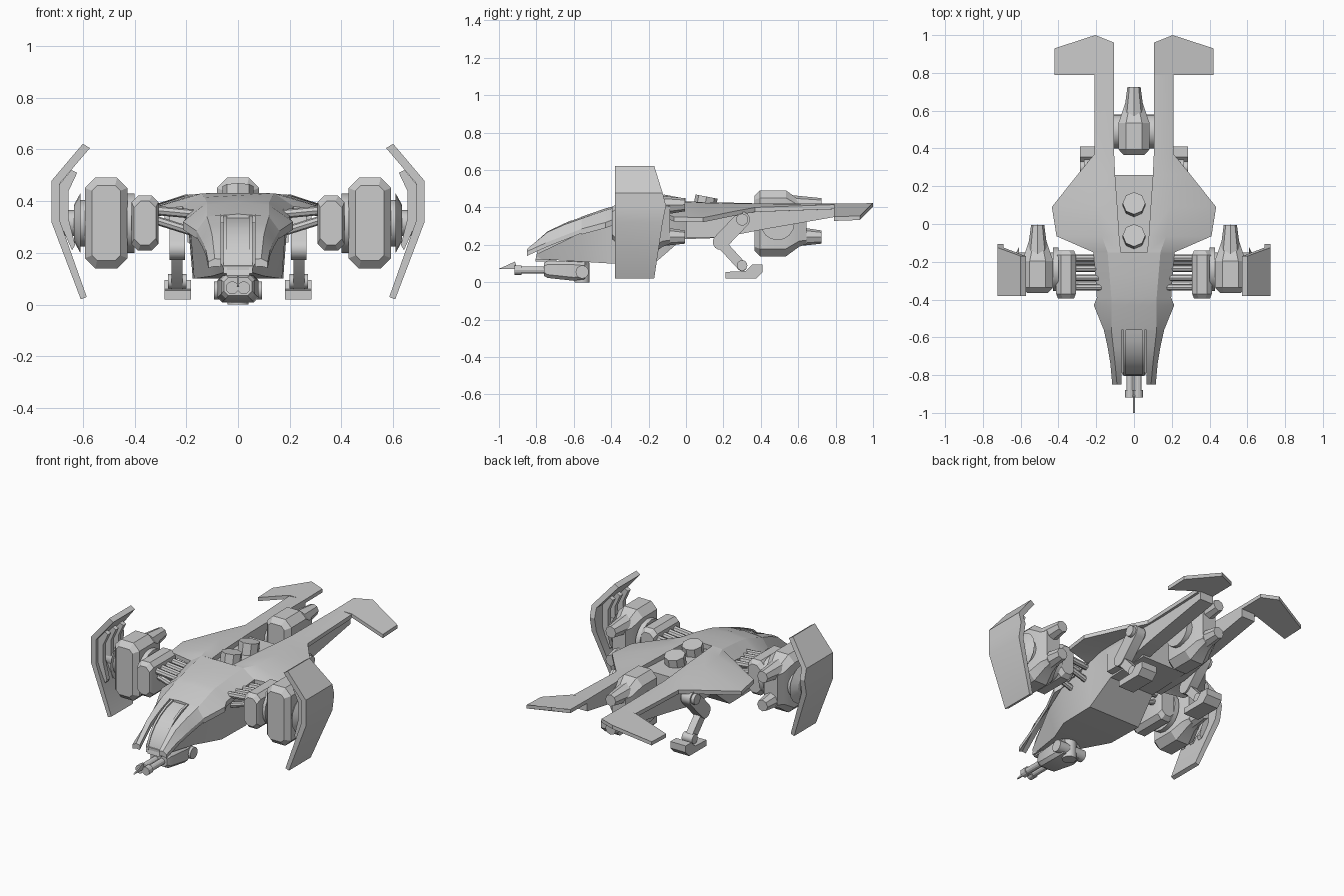
import bpy, bmesh, math
from mathutils import Vector

if "Cube" in bpy.data.objects:
    bpy.data.objects.remove(bpy.data.objects["Cube"])


def finish(name, bm, mirror=False):
    bmesh.ops.recalc_face_normals(bm, faces=bm.faces)
    me = bpy.data.meshes.new(name)
    bm.to_mesh(me)
    bm.free()
    ob = bpy.data.objects.new(name, me)
    bpy.context.collection.objects.link(ob)
    if mirror:
        ob.modifiers.new("mirror", "MIRROR").use_mirror_merge = False
    return ob


def loft(name, rings, mirror=False):
    """Skin a list of equal-length rings and cap both ends."""
    bm = bmesh.new()
    vs = [[bm.verts.new(p) for p in r] for r in rings]
    n = len(rings[0])
    for a, b in zip(vs, vs[1:]):
        for i in range(n):
            j = (i + 1) % n
            bm.faces.new((a[i], a[j], b[j], b[i]))
    bm.faces.new(vs[0])
    bm.faces.new(vs[-1])
    return finish(name, bm, mirror)


def rod(name, a, b, r1, r2=None, sides=16, mirror=False):
    """Cylinder or cone between two points."""
    a, b = Vector(a), Vector(b)
    d = b - a
    q = Vector((0, 0, 1)).rotation_difference(d)
    bm = bmesh.new()
    bmesh.ops.create_cone(bm, cap_ends=True, segments=sides, radius1=r1,
                          radius2=r1 if r2 is None else r2, depth=d.length)
    for v in bm.verts:
        v.co = q @ v.co + (a + b) / 2
    return finish(name, bm, mirror)


def octagon(cx, y, cz, hx, hz, c):
    pts = [(hx - c, hz), (hx, hz - c), (hx, c - hz), (hx - c, -hz),
           (c - hx, -hz), (-hx, c - hz), (-hx, hz - c), (c - hx, hz)]
    return [(cx + x, y, cz + z) for x, z in pts]


def side_plate(name, pts, x0, x1, mirror=False):
    """Extrude a (y, z) outline across x."""
    return loft(name, [[(x, y, z) for y, z in pts] for x in (x0, x1)], mirror)


def shell_half(row, t=0.03):
    y, xi, zi, xm, zm, xo, zo = row
    return [(xi, y, zi), (xm, y, zm), (xo, y, zo),
            (xo, y, zo - t * .8), (xm, y, zm - t), (xi, y, zi - t)]


def shell_full(row, t=0.03):
    y, xm, zc, zm, xo, zo = row
    top = [(-xo, y, zo), (-xm, y, zm), (0, y, zc), (xm, y, zm), (xo, y, zo)]
    return top + [(x, y, z - t) for x, y, z in reversed(top)]


# Upper shell: nose prongs, forward deck, then wings running into tail arms
loft("nose_prongs", [shell_half(r) for r in (
    (-.85, .065, .175, .09, .178, .115, .165),
    (-.74, .065, .272, .10, .268, .125, .215),
    (-.65, .065, .315, .11, .308, .14, .25),
    (-.56, .065, .348, .12, .34, .16, .285))], True)
loft("forward_deck", [shell_full(r) for r in (
    (-.56, .12, .35, .34, .16, .285),
    (-.43, .12, .395, .385, .213, .32),
    (-.39, .12, .405, .395, .197, .335),
    (-.27, .13, .422, .415, .205, .36),
    (-.15, .14, .432, .43, .215, .38))])
loft("wing_shell", [shell_half(r) for r in (
    (-.15, .07, .432, .14, .43, .215, .38),
    (-.065, .078, .432, .17, .425, .41, .35),
    (.09, .088, .43, .19, .425, .435, .345),
    (.26, .10, .425, .17, .42, .30, .38),
    (.37, .105, .422, .15, .42, .21, .40),
    (.79, .105, .42, .15, .42, .21, .415))], True)

# Drooping tail fins
fin = [(.105, .79, .42), (.21, .79, .42), (.42, .79, .35), (.42, .93, .355),
       (.205, 1.0, .425), (.105, .96, .422)]
loft("tail_fin", [fin, [(x, y, z - .022) for x, y, z in fin]], True)
side_plate("tail_arm_beam", [(.0, .40), (.8, .40), (.8, .35), (.4, .28),
                             (.2, .24), (.0, .24)], .105, .195, True)

# Belly body
loft("belly", [[(-a, y, za), (a, y, za), (b, y, zb), (-b, y, zb)]
               for y, a, za, b, zb in (
    (-.80, .06, .15, .05, .125), (-.56, .145, .265, .10, .11),
    (-.40, .185, .315, .17, .10), (-.17, .195, .37, .175, .10),
    (-.02, .20, .39, .15, .23), (.26, .20, .39, .15, .24))])

# Canopy with raised rails, and the top recess with two vents
canopy = [(-.55, .345), (-.62, .328), (-.68, .30), (-.73, .262), (-.77, .215),
          (-.795, .165), (-.805, .12), (-.70, .12), (-.55, .2)]
side_plate("canopy", [(y, z - .008) for y, z in canopy], -.045, .045)
side_plate("canopy_rail", canopy, .043, .056, True)
loft("recess_floor", [[(-a, y, .40), (a, y, .40), (a, y, .36), (-a, y, .36)]
                      for y, a in ((-.15, .08), (.26, .105))])
for y in (-.065, .105):
    rod("top_vent", (0, y - .01, .38), (0, y + .005, .458), .06, sides=8)


# Engine pods: two outboard, one between the tail arms
def engine(name, cx, y, mirror):
    z = .315
    loft(name + "_pod", [octagon(cx, y, z, .055, .145, .02),
                         octagon(cx, y + .03, z, .082, .176, .04),
                         octagon(cx, y + .17, z, .082, .176, .04),
                         octagon(cx, y + .24, z, .058, .125, .03),
                         octagon(cx, y + .28, z, .045, .11, .02)], mirror)
    for dz in (-.07, .095):
        rod(name + "_nozzle", (cx, y + .2, z + dz), (cx, y + .36, z + dz * 1.05),
            .056, .035, 8, mirror)
    rod(name + "_hub", (cx - .105, y + .125, z), (cx + .105, y + .125, z),
        .09, mirror=mirror)


engine("outboard_engine", .51, -.365, True)
engine("tail_engine", 0, .365, False)
rod("fin_hub", (.61, -.24, .315), (.635, -.24, .315), .115, .07, mirror=True)
rod("fin_axle", (.6, -.24, .315), (.70, -.24, .315), .05, mirror=True)
rod("inner_hub", (.40, -.24, .315), (.43, -.24, .315), .115, mirror=True)

# Pylon block and struts joining hull to outboard engines
loft("pylon_block", [octagon(.36, y, .315, hx, hz, .025) for y, hx, hz in (
    (-.395, .042, .085), (-.37, .052, .106), (-.165, .052, .106),
    (-.14, .042, .085))], True)
for y in (-.335, -.285, -.235, -.18):
    rod("pylon_strut", (.17, y, .35), (.33, y, .365), .018, sides=8, mirror=True)
for y in (-.32, -.2):
    rod("brace_strut", (.17, y, .28), (.33, y, .33), .017, sides=8, mirror=True)

# Bent outer shield plates with inner slats
loft("outer_shield", [[(xo, -.38, z), (xo, yb, z), (xi, yb, zi), (xi, -.38, zi)]
                      for xo, z, xi, zi, yb in (
    (.60, .622, .573, .605, -.17), (.722, .478, .69, .468, -.125),
    (.722, .41, .69, .41, -.107), (.722, .32, .69, .326, -.125),
    (.608, .02, .585, .029, -.17))], True)
slat = [(.695, .46), (.645, .52), (.622, .51), (.655, .44), (.655, .33),
        (.63, .23), (.642, .21), (.695, .33)]
for y in (-.345, -.27, -.20):
    loft("shield_slat", [[(x, y + d, z) for x, z in slat] for d in (-.014, .014)], True)


# Landing legs: rounded thigh, shin and foot
def capsule(a, b, r, n=8):
    t = math.atan2(b[1] - a[1], b[0] - a[0])
    arc = [t + math.pi / 2 + math.pi * i / n for i in range(n + 1)]
    return ([(a[0] + r * math.cos(k), a[1] + r * math.sin(k)) for k in arc] +
            [(b[0] - r * math.cos(k), b[1] - r * math.sin(k)) for k in arc])


side_plate("leg_thigh", capsule((.30, .335), (.185, .215), .042), .205, .265, True)
side_plate("leg_shin", capsule((.19, .205), (.30, .085), .026), .215, .258, True)
rod("leg_hip", (.17, .30, .335), (.285, .30, .335), .032, mirror=True)
rod("leg_ankle", (.20, .30, .09), (.27, .30, .09), .028, mirror=True)
side_plate("leg_foot", [(.21, .02), (.375, .02), (.41, .055), (.41, .095),
                        (.355, .095), (.32, .06), (.21, .055)], .182, .285, True)

# Chin turret with twin barrels and blade
loft("turret_body", [octagon(0, y, cz, hx, hz, .018) for y, cz, hx, hz in (
    (-.76, .07, .055, .035), (-.74, .068, .065, .045),
    (-.60, .06, .08, .052), (-.54, .062, .07, .045))])
rod("turret_mount", (0, -.58, .09), (0, -.58, .14), .06)
rod("turret_sensor", (0, -.555, 0), (0, -.555, .105), .04)
rod("turret_trunnion", (-.092, -.555, .055), (.092, -.555, .055), .035)
for x in (-.022, .022):
    rod("gun_barrel", (x, -.90, .065), (x, -.74, .065), .019, sides=12)
    rod("gun_muzzle", (x, -.918, .065), (x, -.88, .065), .025, sides=12)
side_plate("gun_blade", [(-1.0, .072), (-.915, .11), (-.90, .07)], -.004, .004)

# Smooth only the shallow edges
bpy.ops.object.select_all(action="SELECT")
bpy.context.view_layer.objects.active = bpy.context.selected_objects[0]
bpy.ops.object.shade_smooth_by_angle(angle=math.radians(25))
